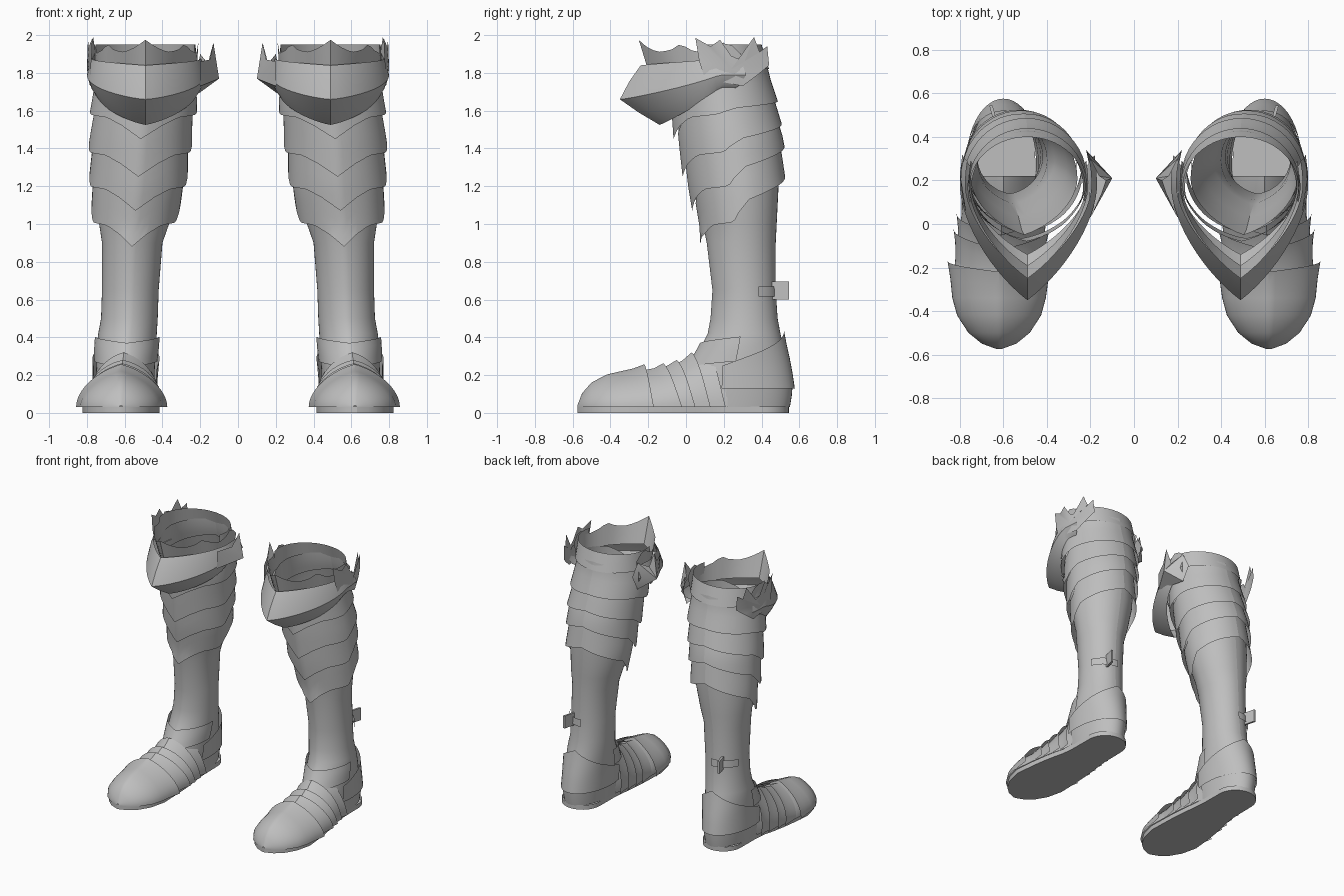
import bpy, bmesh
from math import sin, cos, radians, pi

cube = bpy.data.objects.get("Cube")
if cube:
    bpy.data.objects.remove(cube)


def material(name, value):
    m = bpy.data.materials.new(name)
    m.use_nodes = True
    col = (value, value, value, 1)
    m.diffuse_color = col
    m.node_tree.nodes["Principled BSDF"].inputs["Base Color"].default_value = col
    return m


STEEL = material("steel_grey", 0.52)
made = []


def lerp(table, v):
    """Interpolate the rows of a table by their first column."""
    if v <= table[0][0]:
        return table[0][1:]
    for a, b in zip(table, table[1:]):
        if v <= b[0]:
            f = (v - a[0]) / (b[0] - a[0])
            return [p + (q - p) * f for p, q in zip(a[1:], b[1:])]
    return table[-1][1:]


def span(a, b, n):
    return [a + (b - a) * i / n for i in range(n + 1)]


def pair(name, pts, faces):
    """Make the part for the left boot and its mirror for the right boot."""
    for side, s in (("left", 1), ("right", -1)):
        mesh = bpy.data.meshes.new(f"{side}_{name}")
        mesh.from_pydata([(s * x, y, z) for x, y, z in pts], [],
                         [f[::s] for f in faces])
        mesh.materials.append(STEEL)
        ob = bpy.data.objects.new(f"{side}_{name}", mesh)
        bpy.context.collection.objects.link(ob)
        made.append(ob)


def sheet(name, rows, cap=False):
    n = len(rows[0])
    faces = [(i * n + j, i * n + j + 1, i * n + n + j + 1, i * n + n + j)
             for i in range(len(rows) - 1) for j in range(n - 1)]
    if cap:
        faces.append(tuple(range(n - 1))[::-1])
    pair(name, [p for r in rows for p in r], faces)


def ridge(t, k):
    """Cosine drawn to a crease at the front."""
    c = cos(t)
    return c if c < 0 else (1 - k) * c + k * (1 - abs(sin(t)))


# Leg shape: height, centre x, half width, front y, back y
LEG = [(.03, .60, .15, .0, .55), (.13, .60, .155, .0, .56), (.25, .595, .155, .02, .54),
       (.35, .59, .158, .08, .515), (.42, .585, .155, .115, .50), (.5, .575, .15, .13, .485),
       (.65, .57, .15, .14, .475), (.9, .56, .16, .11, .475), (1.0, .55, .185, .09, .48),
       (1.2, .53, .22, .03, .49), (1.45, .515, .24, -.03, .485), (1.65, .495, .25, -.07, .45),
       (1.8, .49, .25, -.09, .42)]


def on_leg(deg, z, off=0.0):
    cx, rx, yf, yb = lerp(LEG, z)
    t = radians(deg)
    cy = (yf + yb) / 2
    k = .3 if z > .95 else .12
    return (cx + (rx + off) * sin(t), cy - ((yb - yf) / 2 + off) * ridge(t, k), z)


def leg_patch(name, degs, low, high, off_low, off_high, n=4):
    rows = []
    for f in span(0, 1, n):
        rows.append([on_leg(d, low(d) + (high(d) - low(d)) * f,
                            off_low + (off_high - off_low) * f) for d in degs])
    sheet(name, rows)


ROUND = span(-180, 180, 48)
sheet("leg_shaft", [[on_leg(d, z) for d in ROUND]
                    for z in [r[0] for r in LEG[:-2]] + [1.55]])

# Overlapping calf plates with a pointed front and a rising back
for i, (tip, rise) in enumerate([(.88, .37), (1.07, .34), (1.25, .28), (1.45, .20)]):
    edge = [(0, 0), (22, .07), (42, .115), (80, .13), (105, .13 + (rise - .13) * .5),
            (140, .13 + (rise - .13) * .75), (180, rise)]

    def low(d, tip=tip, edge=edge):
        return tip + lerp(edge, abs(d))[0]

    leg_patch(f"calf_plate_{i + 1}", ROUND, low, lambda d: low(d) + .23, .036, .006)

# Ankle plate and heel guard
leg_patch("ankle_plate", span(-85, 85, 20), lambda d: .24 + .0004 * abs(d),
          lambda d: .37 + .0004 * abs(d), .012, .016)
leg_patch("heel_guard", span(70, 290, 28), lambda d: .13,
          lambda d: .25 + .19 * (1 - abs(d - 180) / 110), .016, .022)
leg_patch("heel_rim", span(75, 285, 28), lambda d: .03, lambda d: .15, .0, .008, 2)

# Foot shape: y, centre x, half width, height
FOOT = [(-.575, .62, .01, .01), (-.55, .62, .075, .07), (-.5, .62, .135, .125),
        (-.42, .62, .185, .165), (-.3, .62, .215, .19), (-.15, .615, .205, .195),
        (-.05, .61, .195, .22), (.05, .605, .18, .27), (.12, .6, .165, .31),
        (.22, .6, .155, .33)]
ARCH = span(-90, 90, 24)


def foot_row(y, off=0.0, sweep=0.0):
    row = []
    for d in ARCH:
        yy = y + sweep * abs(d) / 90
        cx, w, h = lerp(FOOT, yy)
        t = radians(d)
        row.append((cx + (w + off) * sin(t), yy, .03 + (h + off) * ridge(t, .3)))
    return row


sheet("foot", [foot_row(r[0]) for r in FOOT[3:]])
sheet("toe_cap", [foot_row(y, o) for y, o in
                  [(-.575, 0), (-.55, .004), (-.5, .006), (-.42, .008), (-.34, .01)]]
      + [foot_row(-.28, .014, .03), foot_row(-.22, .035, .05)])
for i, y in enumerate([-.2, -.13, -.05, .03]):
    sheet(f"foot_plate_{i + 1}", [foot_row(y - .04, .0, .08), foot_row(y + .03, .012, .09),
                                  foot_row(y + .08, .03, .1)])

# Flat sole with a rounded heel
side = [(cx, w * .95, y) for y, cx, w, h in FOOT]
loop = [(cx + w, y) for cx, w, y in side]
loop += [(.6 + .145 * cos(a), .4 + .145 * sin(a)) for a in span(0, pi, 14)]
loop += [(cx - w, y) for cx, w, y in reversed(side)]
loop.append(loop[0])
sheet("sole", [[(x, y, z) for x, y in loop] for z in (0, .035)], cap=True)


# Knee guard: each row has front y, front z, side z and widening
def knee_row(yf, zf, zs, grow, degs, power=1.0, cy=.18):
    row = []
    for d in degs:
        t = radians(d)
        rx = (.30 if d > 0 else .31) + grow
        a = min(1, abs(d) / 90)
        row.append((.49 + rx * sin(t), cy - (cy - yf) * ridge(t, .45),
                    zf + (zs - zf) * a ** power))
    return row


KNEE = span(-105, 105, 32)
sheet("knee_cap", [knee_row(-.14, 1.525, 1.72, -.03, KNEE, 1.3),
                   knee_row(-.25, 1.59, 1.74, -.01, KNEE, 1.3),
                   knee_row(-.35, 1.66, 1.79, .01, KNEE, 1.4),
                   knee_row(-.30, 1.755, 1.83, 0, KNEE, 1.2),
                   knee_row(-.24, 1.84, 1.875, -.015, KNEE)])

# Scalloped cuff over the knee
scallop = [(0, 1.975), (10, 1.94), (24, 1.91), (38, 1.92), (48, 1.955), (58, 1.92),
           (72, 1.905), (85, 1.93), (95, 1.97), (105, 1.9)]
low_cuff = knee_row(-.19, 1.78, 1.80, -.04, KNEE)
top_cuff = [(x, y, lerp(scallop, abs(d))[0]) for d, (x, y, z)
            in zip(KNEE, knee_row(-.25, 0, 0, -.03, KNEE))]
sheet("knee_cuff", [low_cuff, top_cuff])

# Strap behind the knee
BACK = span(75, 285, 30)
sheet("knee_strap", [[(.49 + r * sin(radians(d)), .17 - yb * cos(radians(d)), z) for d in BACK]
                     for r, yb, z in ((.275, .27, 1.82), (.265, .23, 1.95))])

# Spiked side wings: outer one bowed, inner one folded to a point
outline = [(.1, 1.77), (.07, 1.86), (.05, 1.985), (.13, 1.94), (.18, 1.975), (.24, 1.89),
           (.31, 1.86), (.36, 1.99), (.39, 1.91), (.43, 1.94), (.44, 1.84), (.38, 1.79),
           (.3, 1.73)]
outer = [(.795 - 1.1 * (y - .2) ** 2, y, z) for y, z in outline] + [(.80, .24, 1.82)]
n = len(outline)
pair("outer_wing", outer, [((i + 1) % n, i, n) for i in range(n)])
inner = [(.2, .03, 1.73), (.2, .03, 1.86), (.15, .14, 1.87), (.13, .2, 1.96), (.16, .22, 1.85),
         (.2, .3, 1.90), (.22, .34, 1.8), (.21, .29, 1.69), (.10, .21, 1.77)]
pair("inner_wing", inner, [(i, (i + 1) % 8, 8) for i in range(8)])

# Ankle strap with a projecting buckle tab
leg_patch("ankle_strap", span(115, 185, 10), lambda d: .615, lambda d: .67, .012, .012, 1)
tab = [(.62 + .03 * u + dx, .435 + .11 * u, z) for dx in (0, .015)
       for u, z in ((0, .6), (1, .6), (1, .695), (0, .695))]
pair("buckle_tab", tab, [(0, 3, 2, 1), (4, 5, 6, 7), (0, 1, 5, 4), (1, 2, 6, 5),
                         (2, 3, 7, 6), (3, 0, 4, 7)])

# Smooth shading with sharp creases kept
bpy.ops.object.select_all(action="DESELECT")
for ob in made:
    ob.select_set(True)
bpy.context.view_layer.objects.active = made[0]
bpy.ops.object.shade_smooth_by_angle(angle=radians(35))
